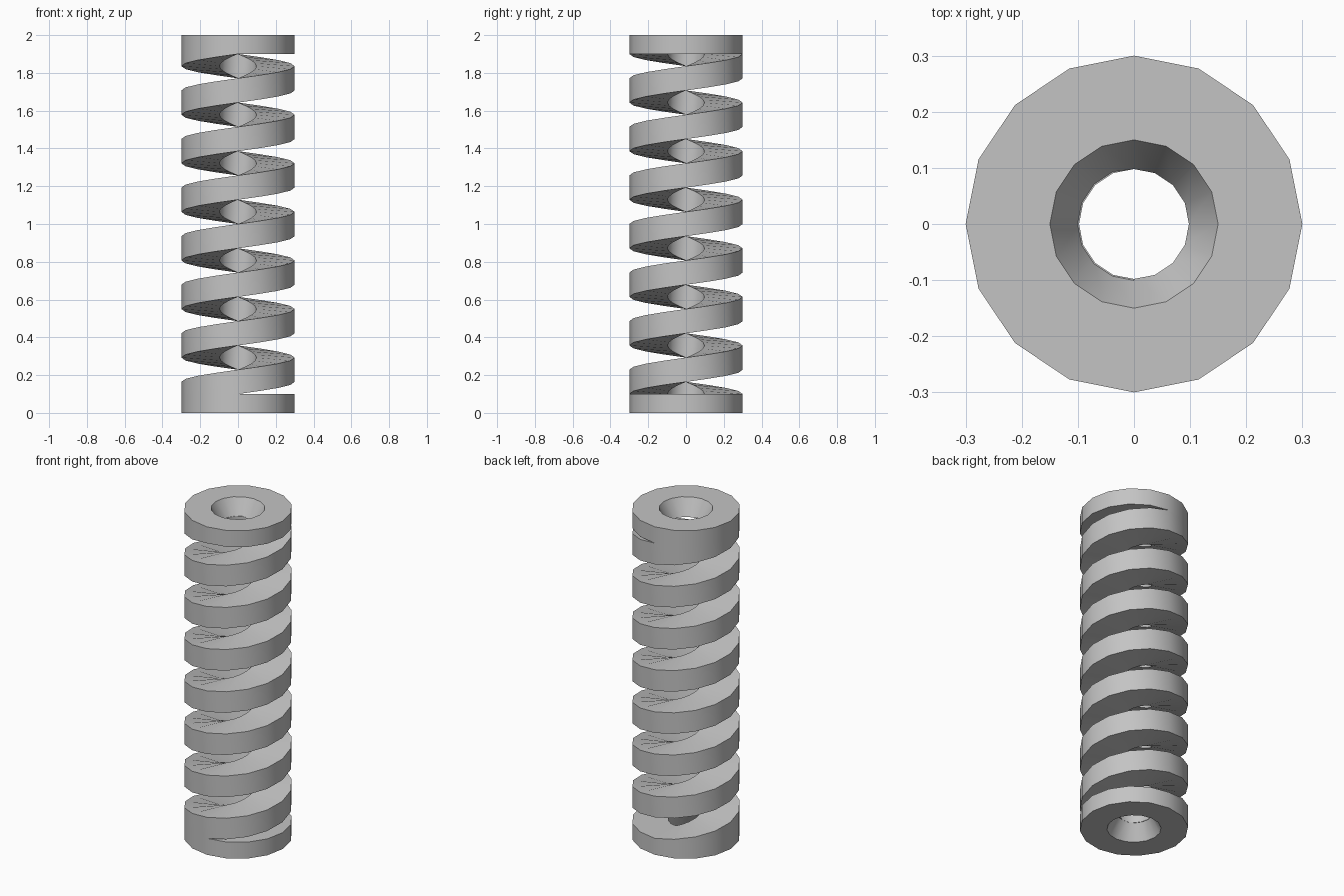
import bpy, bmesh, math

old = bpy.data.objects.get("Cube")
if old:
    bpy.data.objects.remove(old, do_unlink=True)

SIDES = 16            # facets per turn
OUTER, BORE, MOUTH = 0.3, 0.098, 0.15
CAP = 0.1             # end collar height
TOP = 2.0
TURNS = 7.5
PITCH = (TOP - 2 * CAP) / 7
BAND = PITCH / 2      # coil thickness

steel = bpy.data.materials.new("grey steel")
steel.use_nodes = True
GREY = (0.55, 0.55, 0.55, 1)
steel.diffuse_color = GREY
steel.node_tree.nodes["Principled BSDF"].inputs["Base Color"].default_value = GREY


def sweep(name, sections, closed):
    """Join a row of (angle, [(radius, z), ...]) sections into one solid."""
    bm = bmesh.new()
    rings = [[bm.verts.new((r * math.cos(a), r * math.sin(a), z)) for r, z in pts]
             for a, pts in sections]
    pairs = list(zip(rings, rings[1:]))
    if closed:
        pairs.append((rings[-1], rings[0]))
    for p, q in pairs:
        n = len(p)
        for i in range(n):
            j = (i + 1) % n
            bm.faces.new((p[i], q[i], q[j], p[j]))
    if not closed:
        bm.faces.new(rings[0])
        bm.faces.new(rings[-1][::-1])
    bmesh.ops.recalc_face_normals(bm, faces=bm.faces)
    mesh = bpy.data.meshes.new(name)
    bm.to_mesh(mesh)
    bm.free()
    mesh.materials.append(steel)
    ob = bpy.data.objects.new(name, mesh)
    bpy.context.collection.objects.link(ob)
    bpy.ops.object.select_all(action='DESELECT')
    ob.select_set(True)
    bpy.context.view_layer.objects.active = ob
    bpy.ops.object.shade_smooth_by_angle(angle=math.radians(30))
    return ob


# End collars with a funnel-shaped bore, wide at the outside
def collar(name, outside, inside):
    profile = [(MOUTH, outside), (OUTER, outside), (OUTER, inside), (BORE, inside)]
    sweep(name, [(math.tau * i / SIDES, profile) for i in range(SIDES)], True)


collar("bottom_collar", 0, CAP)
collar("top_collar", TOP, TOP - CAP)

# Flat-wire coil, rising out of the lower collar and running into the upper one
LOW, HIGH = CAP - 0.005, TOP - CAP + 0.005
coil = []
for i in range(int(TURNS * SIDES) + 1):
    turn = i / SIDES
    upper = CAP + PITCH * turn
    lower = max(upper - BAND, LOW)
    upper = min(upper, HIGH)
    coil.append((math.pi / 2 + math.tau * turn,
                 [(BORE, lower), (OUTER, lower), (OUTER, upper), (BORE, upper)]))
sweep("spring_coil", coil, False)
